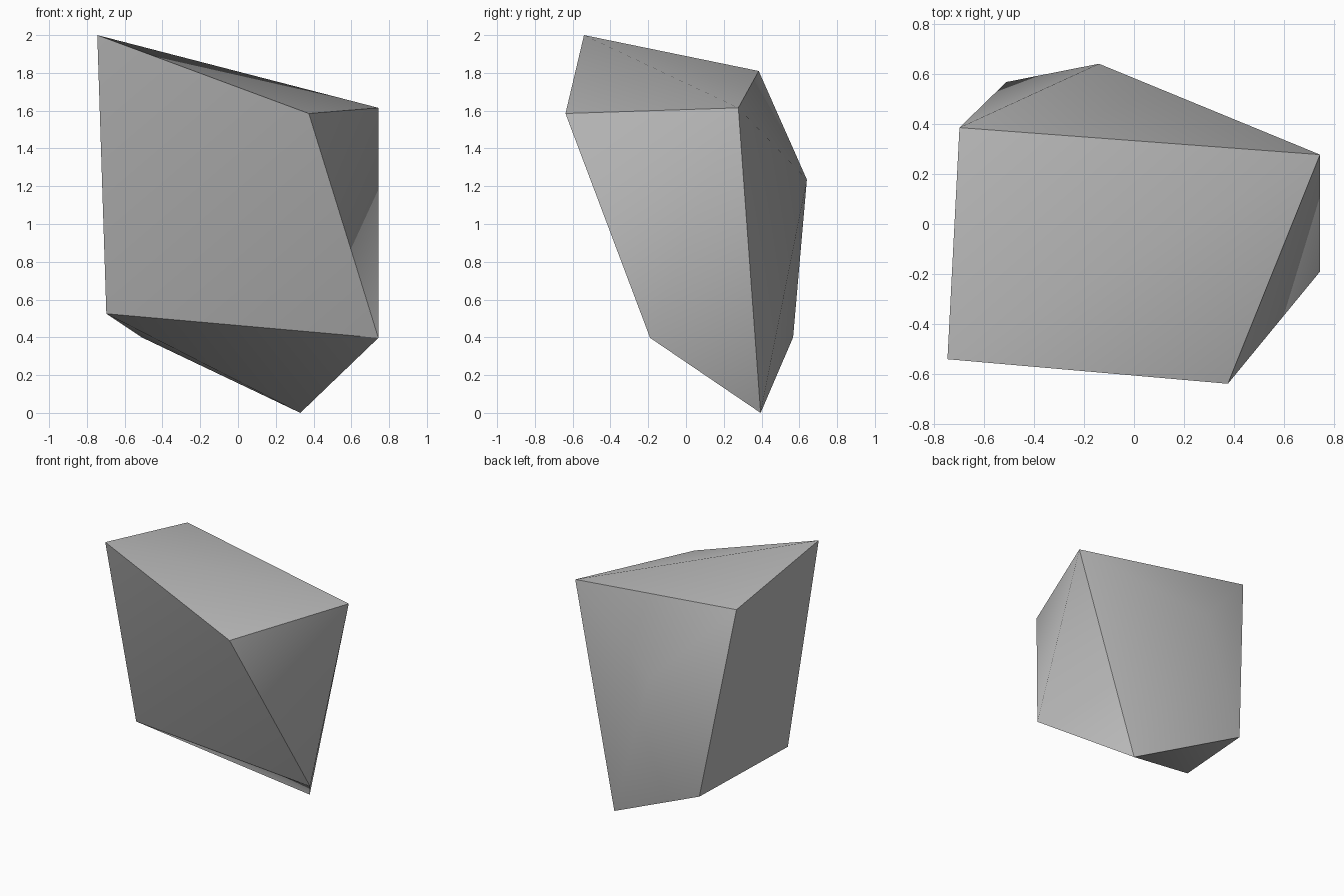
import bpy
import bmesh

cube = bpy.data.objects.get("Cube")
if cube:
    bpy.data.objects.remove(cube, do_unlink=True)

# Corners of the skewed block, plus a bulge point on the back
corners = {
    "top_front_right": (-0.745, -0.54, 2.0),
    "top_front_left": (0.375, -0.638, 1.585),
    "top_back_left": (0.743, 0.277, 1.615),
    "top_back_right": (-0.697, 0.385, 1.81),
    "low_front_right": (-0.697, -0.235, 0.525),
    "low_front_left": (0.743, -0.19, 0.397),
    "low_back_left": (0.33, 0.395, 0.0),
    "low_back_right": (-0.51, 0.567, 0.4),
    "back_bulge": (-0.14, 0.64, 1.235),
}

# Stone: wrap the corners in a convex skin
bm = bmesh.new()
vert = {name: bm.verts.new(co) for name, co in corners.items()}
bmesh.ops.convex_hull(bm, input=list(bm.verts))
bmesh.ops.recalc_face_normals(bm, faces=list(bm.faces))

# Smooth sides, with the twelve block edges kept crisp
for face in bm.faces:
    face.smooth = True
ring = ["front_right", "front_left", "back_left", "back_right"]
for here, after in zip(ring, ring[1:] + ring[:1]):
    for a, b in (("top_" + here, "top_" + after),
                 ("low_" + here, "low_" + after),
                 ("top_" + here, "low_" + here)):
        edge = bm.edges.get((vert[a], vert[b]))
        if edge:
            edge.smooth = False

mesh = bpy.data.meshes.new("stone")
bm.to_mesh(mesh)
bm.free()
stone = bpy.data.objects.new("stone", mesh)
bpy.context.collection.objects.link(stone)

# Plain grey stone
grey = bpy.data.materials.new("stone_grey")
grey.use_nodes = True
colour = (0.5, 0.5, 0.5, 1)
grey.diffuse_color = colour
grey.node_tree.nodes["Principled BSDF"].inputs["Base Color"].default_value = colour
mesh.materials.append(grey)
